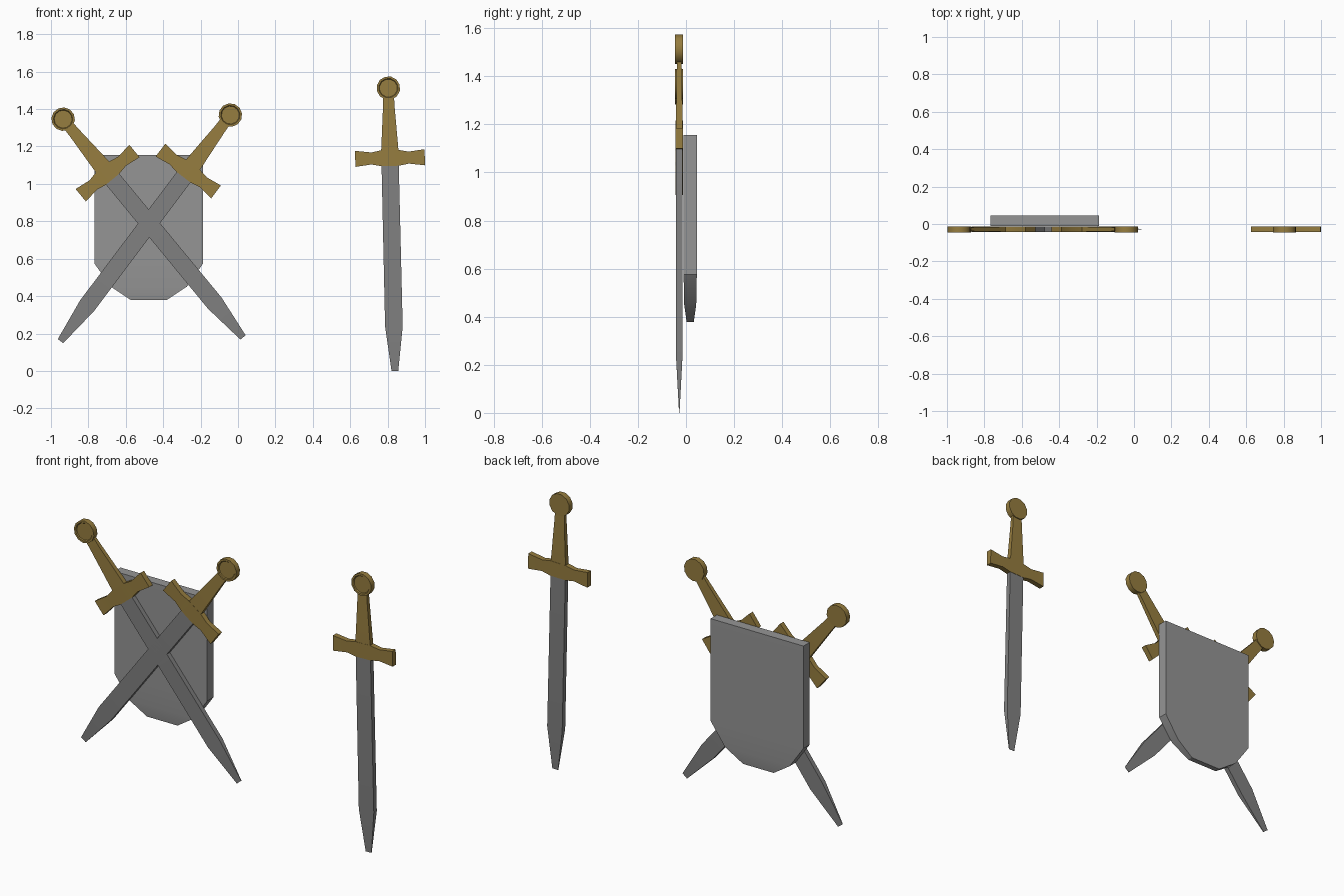
import bpy, bmesh
from math import radians, atan2
from mathutils import Matrix

if "Cube" in bpy.data.objects:
    bpy.data.objects.remove(bpy.data.objects["Cube"])


def material(name, rgb):
    m = bpy.data.materials.new(name)
    m.diffuse_color = (*rgb, 1)
    m.use_nodes = True
    m.node_tree.nodes["Principled BSDF"].inputs["Base Color"].default_value = m.diffuse_color
    return m


gold = material("gold", (0.305, 0.205, 0.050))
steel = material("blade_steel", (0.22, 0.22, 0.22))
plate = material("shield_steel", (0.30, 0.30, 0.30))


def finish(name, bm, place, mat):
    bmesh.ops.transform(bm, matrix=place, verts=bm.verts)
    bmesh.ops.recalc_face_normals(bm, faces=bm.faces)
    me = bpy.data.meshes.new(name)
    bm.to_mesh(me)
    bm.free()
    me.materials.append(mat)
    ob = bpy.data.objects.new(name, me)
    bpy.context.collection.objects.link(ob)
    return ob


def loft(name, rows, place, mat):
    """Rectangular sections stacked along z; row = (z, half width, half depth)."""
    bm = bmesh.new()
    rings = [[bm.verts.new((sx * w, sy * d, z))
              for sx, sy in ((-1, -1), (1, -1), (1, 1), (-1, 1))]
             for z, w, d in rows]
    for a, b in zip(rings, rings[1:]):
        for i in range(4):
            j = (i + 1) % 4
            bm.faces.new((a[i], a[j], b[j], b[i]))
    bm.faces.new(rings[0])
    bm.faces.new(rings[-1])
    return finish(name, bm, place, mat)


def pommel(name, place):
    """Low-sided disc with a raised rim on the front."""
    bm = bmesh.new()
    bmesh.ops.create_cone(bm, cap_ends=True, segments=12, radius1=0.063,
                          radius2=0.063, depth=0.032,
                          matrix=Matrix.Rotation(radians(90), 4, 'X')
                          @ Matrix.Rotation(radians(15), 4, 'Z'))
    bm.normal_update()
    front = [f for f in bm.faces if f.normal.y < -0.9]
    bmesh.ops.inset_region(bm, faces=front, thickness=0.011)
    bmesh.ops.inset_region(bm, faces=front, thickness=0.004, depth=-0.005)
    return finish(name, bm, place, gold)


def sword(tag, head, tip):
    """Sword hanging from its pommel centre towards its tip (x, z points)."""
    angle = atan2(tip[0] - head[0], head[1] - tip[1])
    place = (Matrix.Translation((head[0], -0.028, head[1]))
             @ Matrix.Rotation(-angle, 4, 'Y'))
    loft(tag + "_blade", [(-0.35, 0.046, 0.0135), (-1.275, 0.047, 0.0135),
                          (-1.512, 0.018, 0.001)], place, steel)
    loft(tag + "_grip", [(-0.045, 0.029, 0.009), (-0.10, 0.031, 0.011),
                         (-0.345, 0.047, 0.014)], place, gold)
    half = [(0.048, 0.042, 0.015), (0.10, 0.032, 0.0145), (0.186, 0.043, 0.0155)]
    rows = [(-z, w, d) for z, w, d in reversed(half)] + half
    guard_place = (place @ Matrix.Translation((0, 0, -0.374))
                   @ Matrix.Rotation(radians(90), 4, 'Y'))
    loft(tag + "_guard", rows, guard_place, gold)
    pommel(tag + "_pommel", place @ Matrix.Translation((0, -0.001, 0)))


# Shield, squared at the top and chamfered towards a thinner bottom edge
loft("shield", [(1.155, 0.291, 0.0275), (0.575, 0.291, 0.0275),
                (0.45, 0.203, 0.025), (0.379, 0.096, 0.015)],
     Matrix.Translation((-0.477, 0.0175, 0)), plate)

# Crossed pair and the separate hanging sword
sword("crossed_sword_a", (-0.935, 1.346), (0.022, 0.185))
sword("crossed_sword_b", (-0.041, 1.368), (-0.944, 0.166))
sword("single_sword", (0.804, 1.512), (0.839, 0.001))

# Soft shading over shallow angles only
bpy.ops.object.select_all(action='SELECT')
bpy.context.view_layer.objects.active = bpy.data.objects["shield"]
bpy.ops.object.shade_smooth_by_angle(angle=radians(31))
